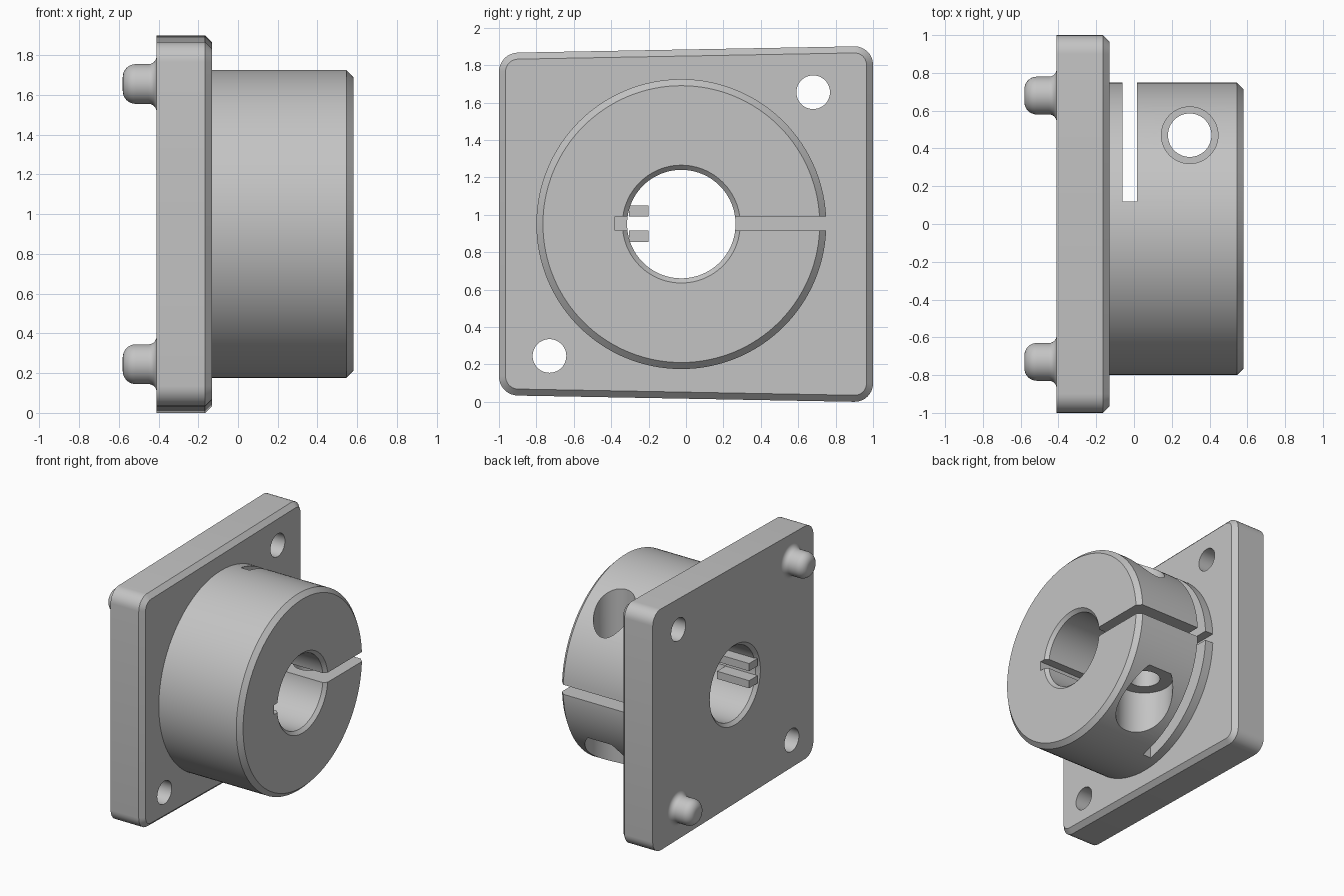
import bpy, bmesh
from math import sin, cos, pi, radians
from mathutils import Vector

cube = bpy.data.objects.get("Cube")
if cube:
    bpy.data.objects.remove(cube)

# Shared layout
CY, CZ = -0.025, 0.95            # hub axis, along x
BACK, FACE, END = -0.41, -0.13, 0.58
OFF = 0.705                      # pin and hole offset from the axis
SLIT = 0.0375                    # half width of the clamping slit

grey = bpy.data.materials.new("machined_grey")
grey.use_nodes = True
grey.diffuse_color = (0.55, 0.55, 0.55, 1)
grey.node_tree.nodes["Principled BSDF"].inputs["Base Color"].default_value = grey.diffuse_color


def make_object(name, bm):
    bmesh.ops.recalc_face_normals(bm, faces=bm.faces[:])
    mesh = bpy.data.meshes.new(name)
    bm.to_mesh(mesh)
    bm.free()
    mesh.materials.append(grey)
    obj = bpy.data.objects.new(name, mesh)
    bpy.context.collection.objects.link(obj)
    return obj


def lathe(name, profile, y=CY, z=CZ, x=None, segments=96):
    """Turn (distance, radius) pairs about an x-parallel axis, or about z if x is given."""
    bm = bmesh.new()
    rings = []
    for t, r in profile:
        ring = []
        for i in range(segments):
            a = 2 * pi * i / segments
            u, v = r * cos(a), r * sin(a)
            ring.append(bm.verts.new((t, y + u, z + v) if x is None else (x + u, y + v, t)))
        rings.append(ring)
    for a, b in zip(rings, rings[1:]):
        for i in range(segments):
            j = (i + 1) % segments
            bm.faces.new((a[i], a[j], b[j], b[i]))
    bm.faces.new(rings[0])
    bm.faces.new(rings[-1])
    return make_object(name, bm)


def box(name, low, high):
    bm = bmesh.new()
    bmesh.ops.create_cube(bm, size=1)
    low, high = Vector(low), Vector(high)
    for v in bm.verts:
        v.co = (low + high) / 2 + v.co * (high - low)
    return make_object(name, bm)


def activate(obj):
    bpy.ops.object.select_all(action='DESELECT')
    obj.select_set(True)
    bpy.context.view_layer.objects.active = obj


def cut(obj, cutters):
    activate(obj)
    for cutter in cutters:
        cutter.hide_render = True
        mod = obj.modifiers.new("cut", 'BOOLEAN')
        mod.operation = 'DIFFERENCE'
        mod.solver = 'EXACT'
        mod.object = cutter
        bpy.ops.object.modifier_apply(modifier=mod.name)
        bpy.data.objects.remove(cutter)


def smooth(obj):
    activate(obj)
    bpy.ops.object.shade_smooth_by_angle(angle=radians(30))


def bore():
    return lathe("bore_cutter", [(BACK - 0.04, 0.355), (BACK + 0.025, 0.29),
                                 (END - 0.025, 0.29), (END + 0.04, 0.355)])


# Mounting plate: slightly tapered, rounded corners, chamfer on the hub side
bm = bmesh.new()
outline = [(-1, -0.915), (1, -0.952), (1, 0.952), (-1, 0.915)]
base = bm.faces.new([bm.verts.new((BACK, y, CZ + z)) for y, z in outline])
grown = bmesh.ops.extrude_face_region(bm, geom=[base], use_keep_orig=True)
for v in [g for g in grown["geom"] if isinstance(g, bmesh.types.BMVert)]:
    v.co.x = FACE
bmesh.ops.recalc_face_normals(bm, faces=bm.faces[:])
corners = [e for e in bm.edges if abs(e.verts[0].co.x - e.verts[1].co.x) > 0.1]
bmesh.ops.bevel(bm, geom=corners, offset=0.1, segments=8, profile=0.5, affect='EDGES')
rim = [e for e in bm.edges if all(abs(v.co.x - FACE) < 0.001 for v in e.verts)]
bmesh.ops.bevel(bm, geom=rim, offset=0.035, segments=1, affect='EDGES')
plate = make_object("mounting_plate", bm)
holes = [lathe("hole_cutter", [(BACK - 0.1, 0.09), (FACE + 0.1, 0.09)],
               CY + s * OFF, CZ + s * OFF, segments=48) for s in (-1, 1)]
cut(plate, holes + [bore()])
smooth(plate)

# Clamping hub with slit, keyway, relief cut and stepped screw hole
hub = lathe("clamp_hub", [(FACE, 0.775), (END - 0.035, 0.775), (END, 0.74)], segments=128)
SX, SY = 0.295, 0.47
cut(hub, [
    bore(),
    box("slit_cutter", (FACE - 0.1, -0.38, CZ + 0.003 - SLIT), (END + 0.1, 1, CZ + 0.003 + SLIT)),
    box("relief_cutter", (-0.06, 0.12, -0.1), (0.015, 1, 2)),
    lathe("clearance_cutter", [(0.96, 0.15), (2, 0.15)], SY, x=SX, segments=64),
    lathe("screw_cutter", [(0.4, 0.115), (0.97, 0.115)], SY, x=SX, segments=64),
    lathe("head_cutter", [(-0.1, 0.21), (0.575, 0.21)], SY, x=SX, segments=64),
])
smooth(hub)

# Pair of key bars inside the plate bore
for side, name in ((-1, "lower_key_bar"), (1, "upper_key_bar")):
    z = CZ + 0.003 + side * (SLIT + 0.03)
    box(name, (BACK, -0.305, z - 0.03), (FACE, -0.2, z + 0.03))

# Locating pins: filleted root and rounded tip
arc = [i * pi / 16 for i in range(9)]
root = [(BACK - 0.04 * sin(a), 0.1 + 0.04 * (1 - sin(pi / 2 - (pi / 2 - a)))) for a in arc]
root = [(BACK - 0.04 + 0.04 * cos(a), 0.14 - 0.04 * sin(a)) for a in arc]
tip = [(-0.515 - 0.065 * sin(a), 0.035 + 0.065 * cos(a)) for a in arc]
for side, name in ((-1, "upper_pin"), (1, "lower_pin")):
    smooth(lathe(name, root + tip, CY + side * OFF, CZ - side * OFF, segments=48))
